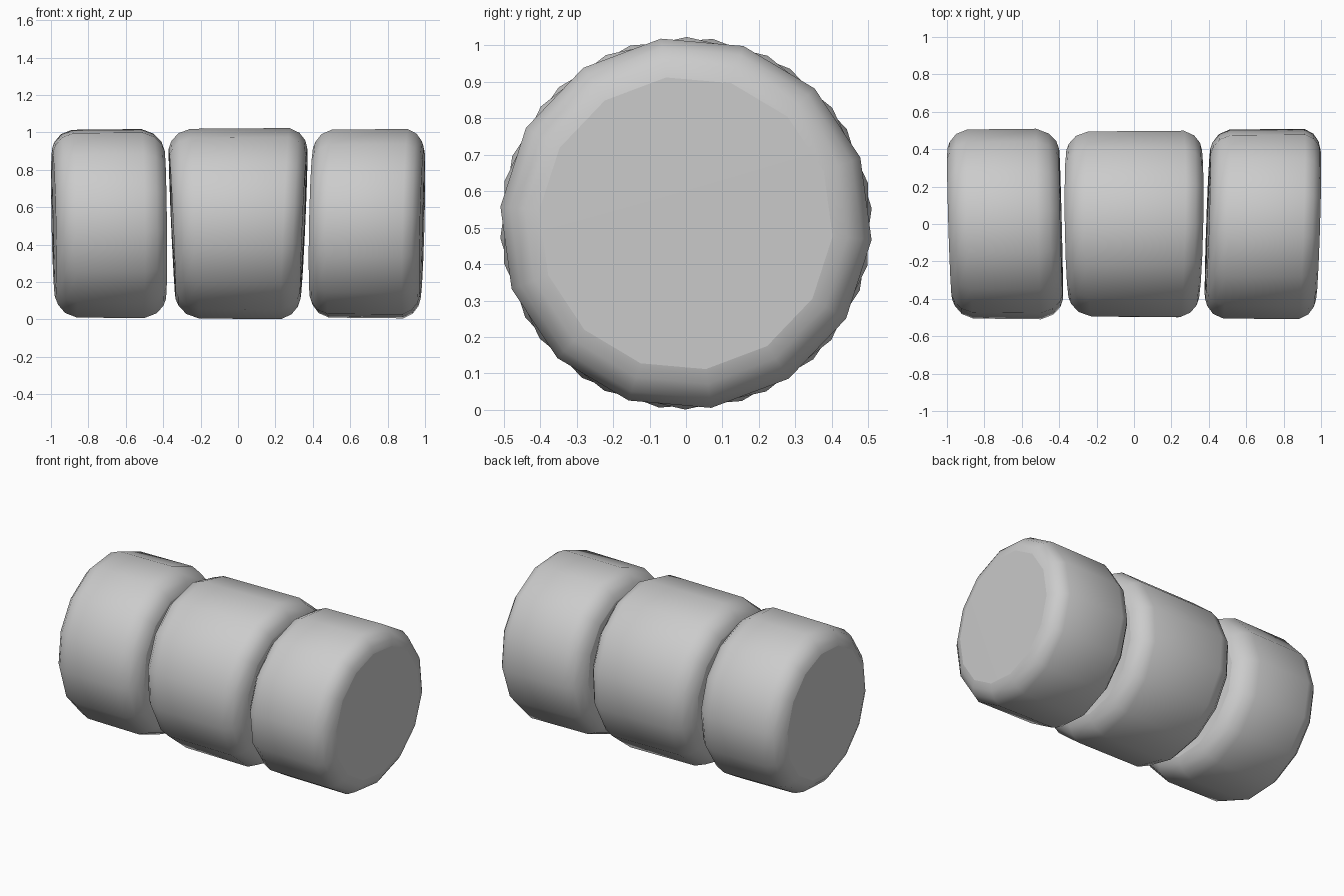
import bpy, math

if "Cube" in bpy.data.objects:
    bpy.data.objects.remove(bpy.data.objects["Cube"])

# One shared colour
grey = bpy.data.materials.new("light_grey")
grey.diffuse_color = (0.6, 0.6, 0.6, 1)
grey.use_nodes = True
grey.node_tree.nodes["Principled BSDF"].inputs["Base Color"].default_value = grey.diffuse_color

SIDES = 14
CENTRE_Z = 0.512


def drum(name, left, right, left_tilt, right_tilt, bevels, turn, radius):
    """Rounded drum lying along x; each cap leans by (per y, per z)."""
    lb, rb = bevels
    # profile: end (0 left, 1 right), distance in from that cap, radius factor
    profile = [(0, 0.0, 0.79), (0, 0.12 * lb, 0.86), (0, 0.45 * lb, 0.945), (0, lb, 0.992),
               (1, rb, 1.0), (1, 0.45 * rb, 0.95), (1, 0.12 * rb, 0.87), (1, 0.0, 0.79)]
    verts, faces = [], []
    for end, inset, factor in profile:
        tilt = right_tilt if end else left_tilt
        for i in range(SIDES):
            a = 2 * math.pi * i / SIDES + turn
            y, z = radius * factor * math.cos(a), radius * factor * math.sin(a)
            x = (right - inset) if end else (left + inset)
            verts.append((x + tilt[0] * y + tilt[1] * z, y, z + CENTRE_Z))
    for r in range(len(profile) - 1):
        for i in range(SIDES):
            j = (i + 1) % SIDES
            a, b = r * SIDES, (r + 1) * SIDES
            faces.append((a + i, a + j, b + j, b + i))
    last = (len(profile) - 1) * SIDES
    # slightly domed caps
    for start, x, flip in ((0, left - 0.004, True), (last, right + 0.004, False)):
        c = len(verts)
        verts.append((x, 0, CENTRE_Z))
        for i in range(SIDES):
            p, q = start + i, start + (i + 1) % SIDES
            faces.append((c, q, p) if flip else (c, p, q))
    # sides wind outward for y,z angles running counter-clockwise about +x
    faces = [f[::-1] if len(f) == 4 else f for f in faces]
    mesh = bpy.data.meshes.new(name)
    mesh.from_pydata(verts, [], faces)
    mesh.materials.append(grey)
    obj = bpy.data.objects.new(name, mesh)
    bpy.context.collection.objects.link(obj)
    bpy.ops.object.select_all(action='DESELECT')
    obj.select_set(True)
    bpy.context.view_layer.objects.active = obj
    bpy.ops.object.shade_smooth_by_angle(angle=math.radians(40))


# Three drums in a row
drum("left_drum", -0.985, -0.39, (-0.03, -0.02), (-0.025, -0.01), (0.11, 0.12), 0.08, 0.511)
drum("middle_drum", -0.352, 0.352, (-0.015, -0.045), (0.02, 0.045), (0.12, 0.10), 0.22, 0.511)
drum("right_drum", 0.394, 0.985, (0.035, 0.02), (0.03, 0.025), (0.10, 0.09), 0.36, 0.511)
